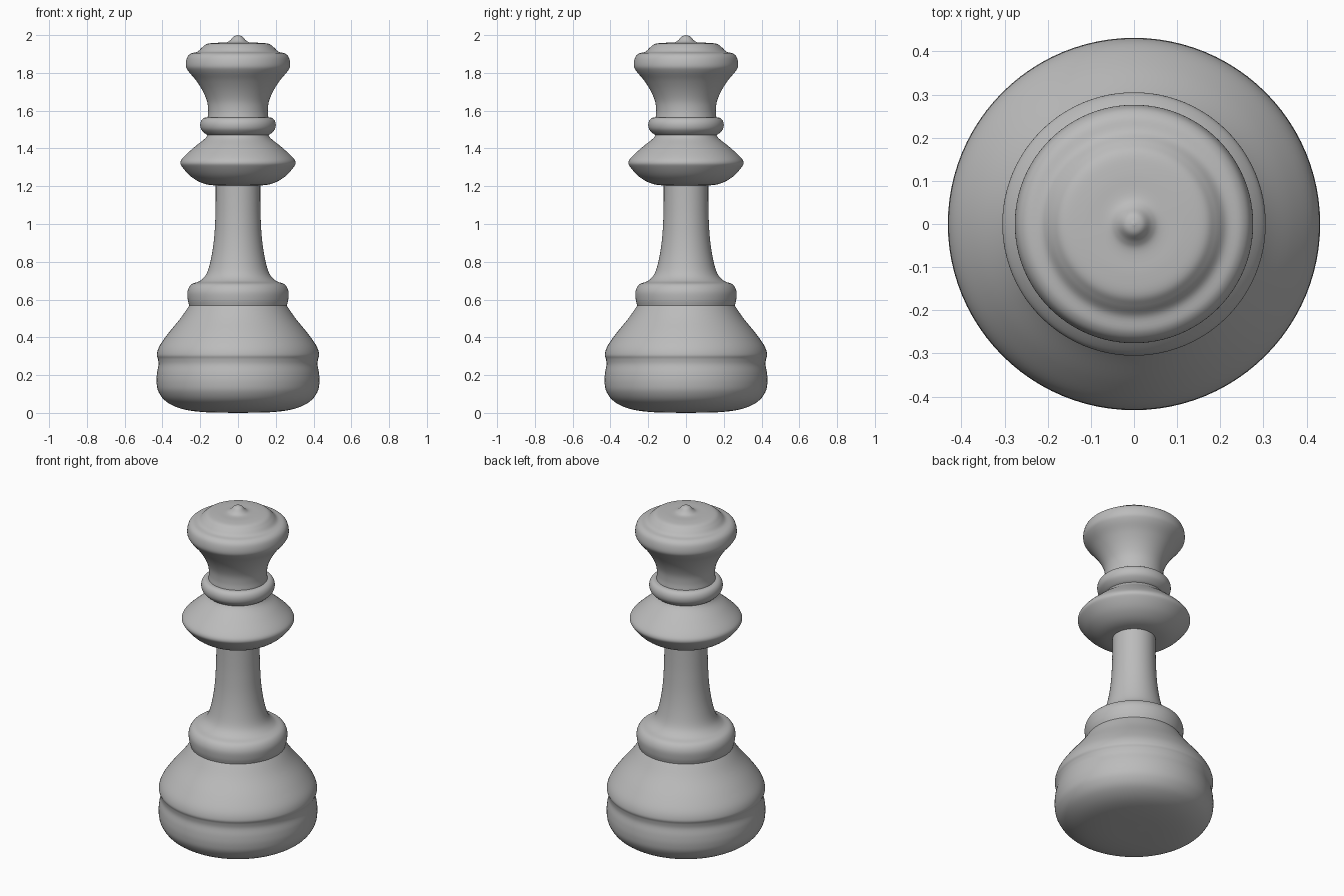
import bpy
import bmesh
import math
from mathutils import Vector

cube = bpy.data.objects.get("Cube")
if cube:
    bpy.data.objects.remove(cube, do_unlink=True)

grey = bpy.data.materials.new("plain grey")
grey.use_nodes = True
colour = (0.5, 0.5, 0.5, 1)
grey.diffuse_color = colour
grey.node_tree.nodes["Principled BSDF"].inputs["Base Color"].default_value = colour


def smooth_path(points, steps=5):
    """Catmull-Rom curve through (radius, height) points."""
    p = [Vector(q) for q in points]
    p = [2 * p[0] - p[1]] + p + [2 * p[-1] - p[-2]]
    path = []
    for a, b, c, d in zip(p, p[1:], p[2:], p[3:]):
        for i in range(steps):
            t = i / steps
            path.append(0.5 * (2 * b + (c - a) * t + (2 * a - 5 * b + 4 * c - d) * t * t
                               + (3 * b - a - 3 * c + d) * t ** 3))
    return path + [p[-2]]


def lathe(name, points, sides=96):
    """Turn a smoothed profile about the vertical axis."""
    bm = bmesh.new()
    verts = [bm.verts.new((max(r, 0), 0, z)) for r, z in smooth_path(points)]
    edges = [bm.edges.new(pair) for pair in zip(verts, verts[1:])]
    bmesh.ops.spin(bm, geom=verts + edges, axis=(0, 0, 1), cent=(0, 0, 0),
                   angle=math.tau, steps=sides, use_duplicate=False)
    bmesh.ops.remove_doubles(bm, verts=bm.verts, dist=0.0002)
    bmesh.ops.recalc_face_normals(bm, faces=bm.faces)
    mesh = bpy.data.meshes.new(name)
    bm.to_mesh(mesh)
    bm.free()
    mesh.materials.append(grey)
    obj = bpy.data.objects.new(name, mesh)
    bpy.context.collection.objects.link(obj)
    bpy.ops.object.select_all(action="DESELECT")
    obj.select_set(True)
    bpy.context.view_layer.objects.active = obj
    bpy.ops.object.shade_smooth_by_angle(angle=math.radians(40))


# Heavy rounded base with a shallow waist
lathe("base", [(0, 0), (0.18, 0.004), (0.3, 0.022), (0.38, 0.06), (0.42, 0.11),
               (0.431, 0.16), (0.429, 0.21), (0.421, 0.255), (0.424, 0.285),
               (0.43, 0.31), (0.415, 0.355), (0.37, 0.42), (0.305, 0.5), (0.257, 0.57)])

# Bulging foot flowing into the slim stem
lathe("stem", [(0.257, 0.565), (0.266, 0.6), (0.267, 0.645), (0.247, 0.68),
               (0.2, 0.7), (0.165, 0.74), (0.142, 0.82), (0.127, 0.92),
               (0.12, 1.03), (0.118, 1.12), (0.118, 1.21)])

# Wide disc-like collar
lathe("collar", [(0, 1.203), (0.12, 1.204), (0.19, 1.217), (0.25, 1.252),
                 (0.294, 1.3), (0.305, 1.327), (0.285, 1.358), (0.225, 1.412),
                 (0.175, 1.452), (0.155, 1.48)])

# Small neck ring
lathe("neck_ring", [(0.15, 1.465), (0.172, 1.477), (0.194, 1.5), (0.2, 1.525),
                    (0.194, 1.548), (0.178, 1.562), (0.15, 1.565)])

# Flared crown, stepped lid and pointed tip
lathe("crown", [(0.161, 1.56), (0.158, 1.6), (0.164, 1.65), (0.187, 1.705),
                (0.222, 1.76), (0.262, 1.808), (0.276, 1.838), (0.27, 1.88),
                (0.25, 1.902), (0.215, 1.912), (0.19, 1.935), (0.165, 1.953),
                (0.12, 1.959), (0.065, 1.961), (0.042, 1.972), (0.022, 1.993), (0, 2)])
